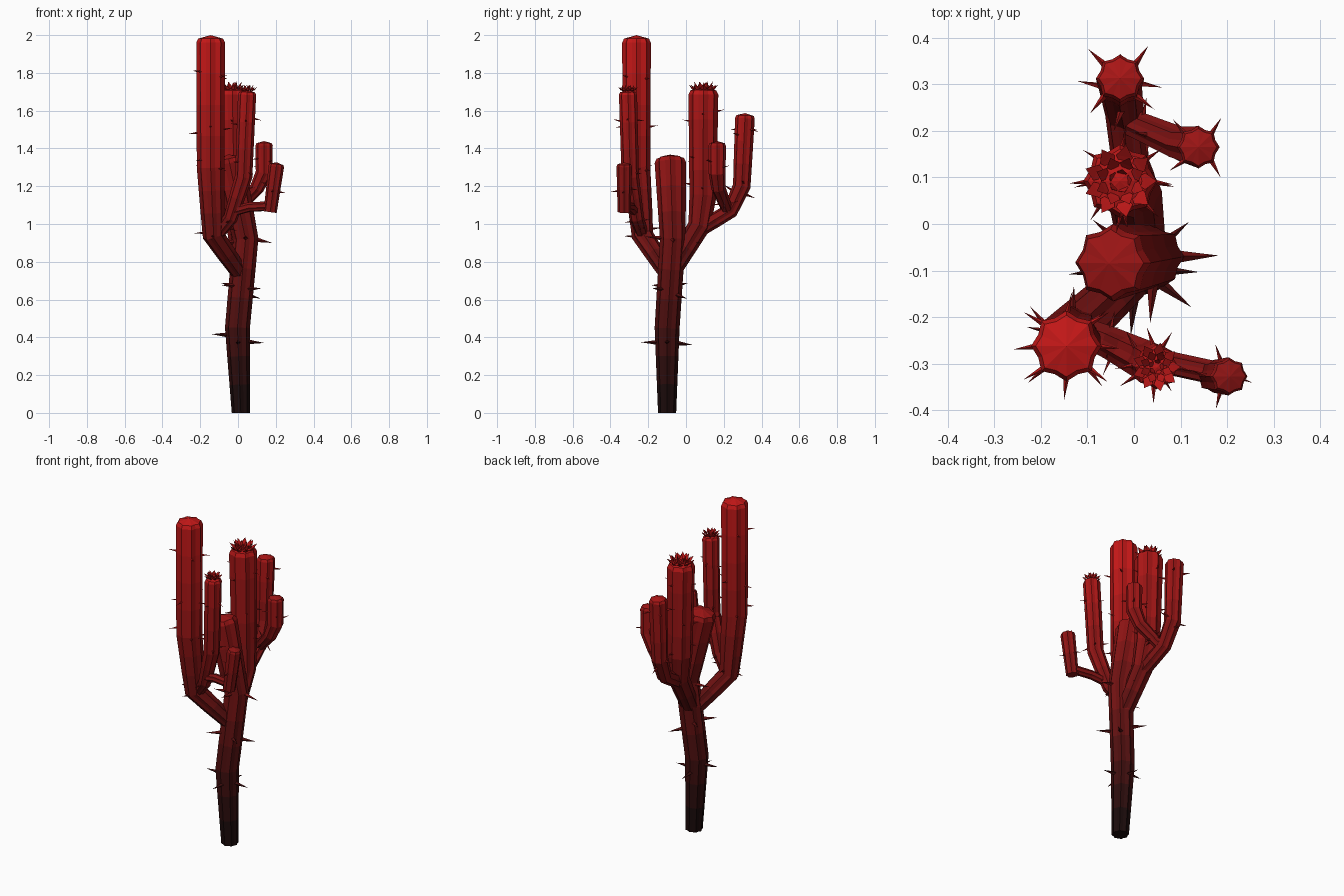
import bpy, bmesh, math, random
from mathutils import Vector

if "Cube" in bpy.data.objects:
    bpy.data.objects.remove(bpy.data.objects["Cube"])

random.seed(4)
RIBS = 8
BANDS = 12

# Colour bands: nearly black at the ground, red at the crown
mats = []
for i in range(BANDS):
    t = (i + 0.5) / BANDS
    m = bpy.data.materials.new("red_band_%d" % i)
    m.diffuse_color = (0.008 + 0.58 * t ** 1.7, 0.003 + 0.006 * t, 0.003 + 0.006 * t, 1)
    m.use_nodes = True
    m.node_tree.nodes["Principled BSDF"].inputs["Base Color"].default_value = m.diffuse_color
    mats.append(m)


def finish(bm, name):
    bmesh.ops.recalc_face_normals(bm, faces=bm.faces[:])
    for f in bm.faces:
        z = f.calc_center_median().z
        f.material_index = max(0, min(BANDS - 1, int(z / 2 * BANDS)))
    me = bpy.data.meshes.new(name)
    bm.to_mesh(me)
    bm.free()
    for m in mats:
        me.materials.append(m)
    ob = bpy.data.objects.new(name, me)
    bpy.context.collection.objects.link(ob)
    return ob


def limb(name, path, dome=True):
    """Ribbed tube through (x, y, z, radius) points with a faceted dome tip."""
    pts = [(Vector(p[:3]), p[3]) for p in path]
    dirs = [(b[0] - a[0]).normalized() for a, b in zip(pts, pts[1:])]
    rings = []
    for i, (p, r) in enumerate(pts):
        d = (dirs[max(i - 1, 0)] + dirs[min(i, len(dirs) - 1)]).normalized()
        if i == 0 and p.z == 0:
            d = Vector((0, 0, 1))
        rings.append((p, r, d))
        # extra rings on long stretches so the colour can fade
        if i < len(pts) - 1:
            q, r2 = pts[i + 1]
            n = int((q - p).length / 0.17)
            for k in range(1, n + 1):
                t = k / (n + 1)
                rings.append((p.lerp(q, t), r + (r2 - r) * t, dirs[i]))
    if dome:
        p, r, d = rings[-1]
        rings.append((p + d * r * 0.28, r * 0.87, d))
    bm = bmesh.new()
    loops = []
    for p, r, d in rings:
        q = Vector((0, 0, 1)).rotation_difference(d)
        loop = []
        for k in range(RIBS * 2):
            a = math.pi * k / RIBS
            rr = r * (1.0 if k % 2 == 0 else 0.86)
            loop.append(bm.verts.new(p + q @ Vector((math.cos(a) * rr, math.sin(a) * rr, 0))))
        loops.append(loop)
    n = RIBS * 2
    for a, b in zip(loops, loops[1:]):
        for k in range(n):
            bm.faces.new((a[k], a[(k + 1) % n], b[(k + 1) % n], b[k]))
    bm.faces.new(loops[0][::-1])
    p, r, d = rings[-1]
    apex = bm.verts.new(p + d * r * (0.28 if dome else 0.02))
    for k in range(n):
        bm.faces.new((loops[-1][k], loops[-1][(k + 1) % n], apex))
    return finish(bm, name)


def spines(name, path, heights, length, count=4):
    """Four-sided thorns standing out from the ribs at the given heights."""
    bm = bmesh.new()
    for j, h in enumerate(heights):
        for a, b in zip(path, path[1:]):
            if a[2] <= h <= b[2]:
                break
        t = (h - a[2]) / (b[2] - a[2])
        c = Vector(a[:3]).lerp(Vector(b[:3]), t)
        r = a[3] + (b[3] - a[3]) * t
        axis = (Vector(b[:3]) - Vector(a[:3])).normalized()
        q = Vector((0, 0, 1)).rotation_difference(axis)
        for k in range(count):
            ang = 2 * math.pi * (k / count) + (j % 2) * math.pi / 4
            out = q @ Vector((math.cos(ang), math.sin(ang), 0))
            side = axis.cross(out)
            base = c + out * r * 0.85 + axis * random.uniform(-0.03, 0.03)
            w = length * 0.17
            ring = [bm.verts.new(base + v * w) for v in (axis, side, -axis, -side)]
            bend = axis * random.uniform(-0.012, 0.012) + side * random.uniform(-0.015, 0.015)
            tip = bm.verts.new(base + out * (length + r * 0.15) + bend)
            for i in range(4):
                bm.faces.new((ring[i], ring[(i + 1) % 4], tip))
            bm.faces.new(ring)
    return finish(bm, name)


def flower(name, centre, r):
    """Three nested rings of pointed petals."""
    bm = bmesh.new()
    c = Vector(centre)
    for n, rb, rm, rt, h, w, off in ((9, 0.35, 0.72, 1.05, 0.5, 0.24, 0),
                                     (8, 0.25, 0.5, 0.72, 0.72, 0.2, 0.4),
                                     (5, 0.1, 0.25, 0.34, 0.68, 0.15, 0.1)):
        for k in range(n):
            a = 2 * math.pi * k / n + off
            u = Vector((math.cos(a), math.sin(a), 0))
            s = Vector((-u.y, u.x, 0))
            z = Vector((0, 0, 1))
            base = bm.verts.new(c + u * r * rb)
            left = bm.verts.new(c + (u * rm + s * w + z * h * 0.5) * r)
            right = bm.verts.new(c + (u * rm - s * w + z * h * 0.5) * r)
            tip = bm.verts.new(c + (u * rt + z * h) * r)
            keel = bm.verts.new(c + (u * (rm + 0.1) + z * h * 0.35) * r)
            for f in ((base, left, keel), (keel, left, tip), (base, keel, right),
                      (keel, right, tip), (base, right, left), (left, right, tip)):
                bm.faces.new(f)
    return finish(bm, name)


# Trunk and arms: path points are x, y, z, radius
trunk = [(0.015, -0.1, 0, 0.048), (-0.003, -0.1, 0.45, 0.066),
         (0.04, -0.07, 0.92, 0.068), (-0.045, -0.083, 1.325, 0.083)]
tall_arm = [(0.01, -0.1, 0.74, 0.045), (-0.13, -0.23, 0.94, 0.058),
            (-0.145, -0.262, 1.3, 0.073), (-0.145, -0.262, 1.96, 0.076)]
front_arm = [(-0.11, -0.23, 0.94, 0.032), (-0.04, -0.26, 1.03, 0.038),
             (0.03, -0.295, 1.25, 0.046), (0.048, -0.307, 1.685, 0.048)]
front_link = [(-0.05, -0.265, 1.06, 0.026), (0.06, -0.295, 1.09, 0.026), (0.175, -0.32, 1.095, 0.026)]
front_stub = [(0.17, -0.327, 1.063, 0.035), (0.203, -0.327, 1.305, 0.041)]
rear_arm = [(0.02, -0.07, 0.76, 0.05), (0.0, 0.07, 0.99, 0.06),
            (-0.02, 0.09, 1.15, 0.072), (-0.03, 0.092, 1.685, 0.079)]
back_arm = [(0.0, 0.07, 0.97, 0.04), (-0.02, 0.235, 1.07, 0.042),
            (-0.03, 0.295, 1.2, 0.047), (-0.03, 0.312, 1.56, 0.052)]
side_arm = [(-0.01, 0.22, 1.07, 0.03), (0.1, 0.172, 1.19, 0.038),
            (0.138, 0.165, 1.27, 0.045), (0.138, 0.165, 1.415, 0.046)]

limb("trunk", trunk)
limb("tall_arm", tall_arm)
limb("front_arm", front_arm)
limb("front_link", front_link, dome=False)
limb("front_stub", front_stub)
limb("rear_arm", rear_arm)
limb("back_arm", back_arm)
limb("side_arm", side_arm)

# Thorns
spines("trunk_spines", trunk, (0.39, 0.65, 0.9), 0.075)
spines("tall_arm_spines", tall_arm, (0.95, 1.31, 1.51, 1.79), 0.042)
spines("front_arm_spines", front_arm, (1.0, 1.3, 1.55), 0.035)
spines("front_stub_spines", front_stub, (1.19,), 0.032)
spines("rear_arm_spines", rear_arm, (1.2, 1.34, 1.57), 0.035)
spines("back_arm_spines", back_arm, (1.19, 1.48), 0.045)
spines("side_arm_spines", side_arm, (1.12, 1.33), 0.035)

# Blossoms
flower("rear_blossom", (-0.03, 0.092, 1.7), 0.075)
flower("front_blossom", (0.048, -0.307, 1.7), 0.05)
